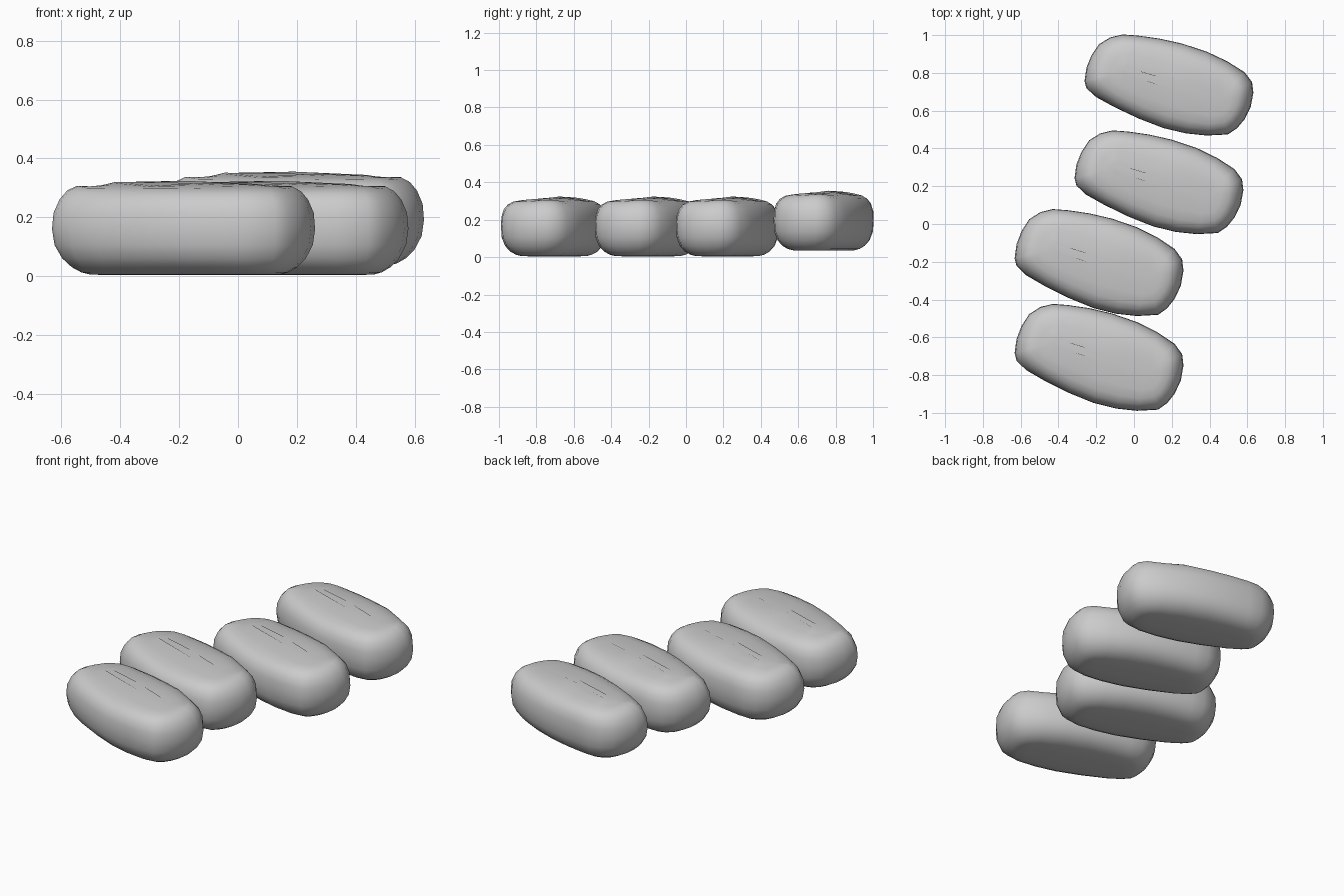
import bpy, bmesh, math
from mathutils import Vector

cube = bpy.data.objects.get("Cube")
if cube:
    bpy.data.objects.remove(cube, do_unlink=True)

stone = bpy.data.materials.new("pale grey stone")
stone.use_nodes = True
grey = (0.6, 0.6, 0.6, 1)
stone.diffuse_color = grey
stone.node_tree.nodes["Principled BSDF"].inputs["Base Color"].default_value = grey

# Plan outline of one stone, around its own centre
OUTLINE = [(-.447, .025), (-.437, .1), (-.41, .17), (-.37, .232), (-.31, .27),
           (-.245, .286), (-.165, .28), (-.05, .263), (.07, .235), (.2, .19),
           (.31, .135), (.4, .075), (.44, .02), (.447, -.04), (.433, -.12),
           (.4, -.19), (.36, -.24), (.312, -.274), (.2, -.28), (.09, -.268),
           (-.03, -.238), (-.16, -.185), (-.29, -.12), (-.385, -.065), (-.437, -.015)]
# Height and fraction of the way in from the outline to the spine
RINGS = [(.004, .9), (.005, .6), (.013, .45), (.03, .3), (.06, .15), (.105, .035),
         (.16, 0), (.215, .02), (.255, .11), (.28, .23), (.296, .38), (.303, .6),
         (.306, .78), (.307, .92)]
SPINE_A, SPINE_B = Vector((-.235, .085)), Vector((.255, -.075))


def spine_point(p):
    axis = SPINE_B - SPINE_A
    t = (p - SPINE_A).dot(axis) / axis.length_squared
    return SPINE_A + axis * min(1, max(0, t))


def worn_top(x, y, z):
    """Gentle lumps that only affect the upper face, strongest at its crown."""
    weight = max(0, (z - .22) / .087)
    crown = math.exp(-((y - .04) / .14) ** 2)
    return z + weight * crown * (.009 + .008 * math.cos(10 * math.pi * x))


def make_stone(name, x, y, z, width):
    bm = bmesh.new()
    rings = []
    for height, inset in RINGS:
        ring = []
        for point in OUTLINE:
            p = Vector(point)
            # The long sides are squarer than the rounded ends
            roundness = 1.25 - .3 * (p.x / .447) ** 2
            p = p.lerp(spine_point(p), inset ** roundness)
            ring.append(bm.verts.new((p.x, p.y * width, worn_top(p.x, p.y, height))))
        rings.append(ring)
    n = len(OUTLINE)
    for low, high in zip(rings, rings[1:]):
        for i in range(n):
            j = (i + 1) % n
            bm.faces.new((low[i], low[j], high[j], high[i]))
    # Close the top and bottom with narrow caps
    bm.faces.new(rings[0])
    bm.faces.new(rings[-1])
    bmesh.ops.recalc_face_normals(bm, faces=bm.faces)
    mesh = bpy.data.meshes.new(name)
    bm.to_mesh(mesh)
    bm.free()
    mesh.materials.append(stone)
    obj = bpy.data.objects.new(name, mesh)
    bpy.context.collection.objects.link(obj)
    obj.location = (x, y, z)
    bpy.ops.object.select_all(action='DESELECT')
    obj.select_set(True)
    bpy.context.view_layer.objects.active = obj
    bpy.ops.object.shade_smooth_by_angle(angle=math.radians(50))


# Four stones in a staggered row, the last one slightly raised
make_stone("front_stone", -.185, -.709, 0, 1)
make_stone("second_stone", -.185, -.207, 0, 1)
make_stone("third_stone", .132, .218, 0, .97)
make_stone("back_stone", .185, .733, .031, .945)
